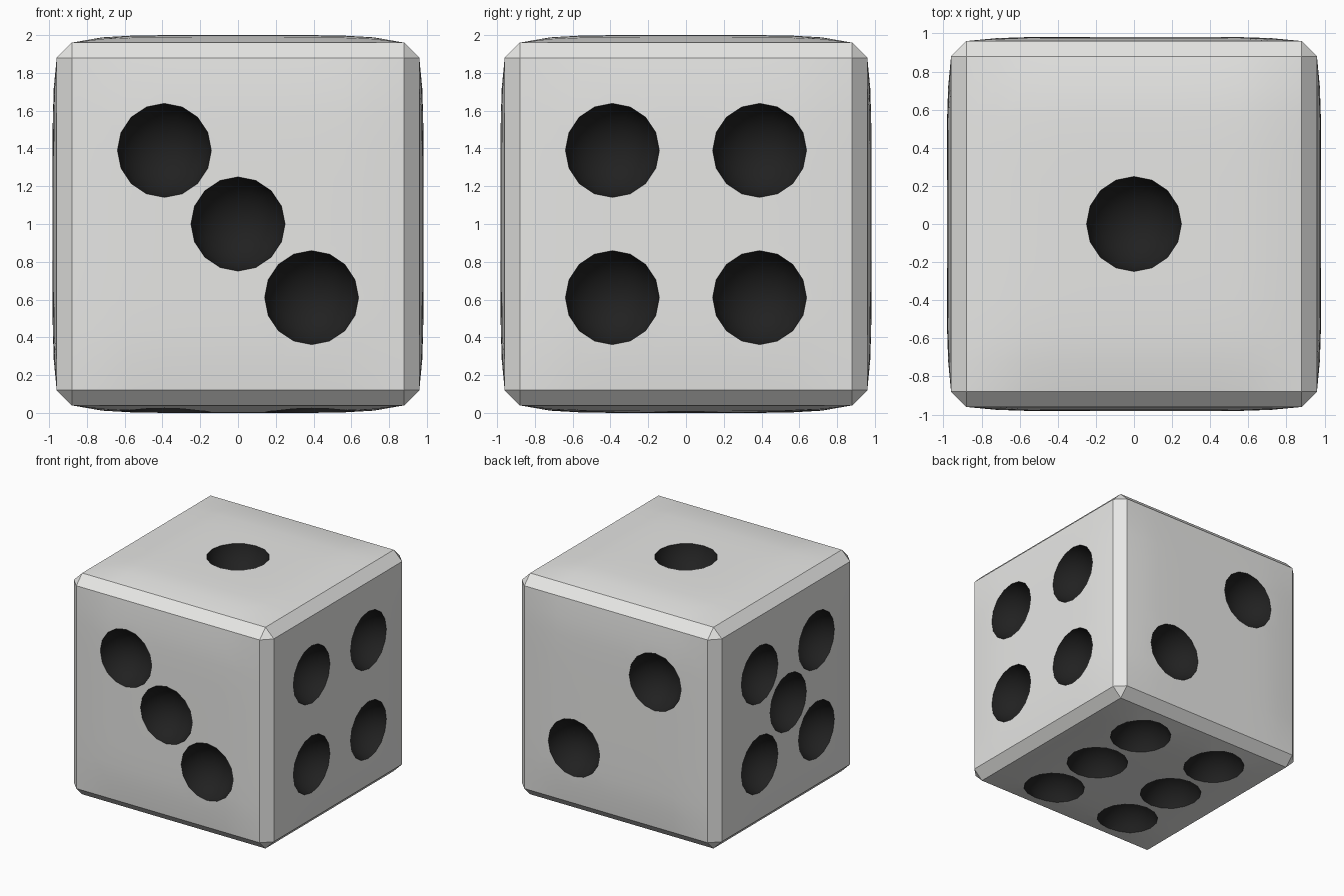
import bpy, bmesh, math
from mathutils import Vector

if "Cube" in bpy.data.objects:
    bpy.data.objects.remove(bpy.data.objects["Cube"])

HALF, BEVEL = 0.96, 0.08      # flat half size and chamfer width
FLAT = HALF - BEVEL
PUFF = (0.022, 0.022, 0.04)   # how far each pair of faces bulges
PIP_R, DEPTH, P = 0.25, 0.2, 0.39


def material(name, color):
    m = bpy.data.materials.new(name)
    m.diffuse_color = (*color, 1)
    m.use_nodes = True
    m.node_tree.nodes["Principled BSDF"].inputs["Base Color"].default_value = m.diffuse_color
    return m


MATS = [material("off_white", (0.8, 0.8, 0.785)),
        material("black", (0.015, 0.015, 0.015))]


def make_object(name, bm):
    mesh = bpy.data.meshes.new(name)
    bm.to_mesh(mesh)
    bm.free()
    for m in MATS:
        mesh.materials.append(m)
    ob = bpy.data.objects.new(name, mesh)
    bpy.context.collection.objects.link(ob)
    return ob


# Body: chamfered cube with gently puffed faces
bm = bmesh.new()
bmesh.ops.create_cube(bm, size=2 * HALF)
bmesh.ops.bevel(bm, geom=bm.edges[:], offset=BEVEL, segments=1, affect='EDGES')
border = {e for f in bm.faces if f.calc_area() > 1 for e in f.edges}
bmesh.ops.subdivide_edges(bm, edges=list(border), cuts=10, use_grid_fill=True)
for v in bm.verts:
    axis = max(range(3), key=lambda i: abs(v.co[i]))
    u, w = [min(1, abs(v.co[i]) / FLAT) for i in range(3) if i != axis]
    bulge = PUFF[axis] * (1 - u ** 6) * (1 - w ** 6)
    v.co[axis] += math.copysign(bulge, v.co[axis])
bmesh.ops.translate(bm, verts=bm.verts, vec=(0, 0, 1))
bmesh.ops.recalc_face_normals(bm, faces=bm.faces)
die = make_object("die_body", bm)

# Pip layouts: face normal, then offsets along the two remaining axes
four = [(a, b) for a in (-P, P) for b in (-P, P)]
layouts = [
    ((0, 0, 1), [(0, 0)]),
    ((0, 1, 0), [(-P, P), (P, -P)]),
    ((0, -1, 0), [(-P, P), (0, 0), (P, -P)]),
    ((1, 0, 0), four),
    ((-1, 0, 0), four + [(0, 0)]),
    ((0, 0, -1), [(a, b) for a in (-P, P) for b in (-0.55, 0, 0.55)]),
]

# Pip cutter: spheres that scoop the round hollows
bm = bmesh.new()
ball = (PIP_R ** 2 + DEPTH ** 2) / (2 * DEPTH)
for normal, spots in layouts:
    n = Vector(normal)
    axis = max(range(3), key=lambda i: abs(n[i]))
    others = [i for i in range(3) if i != axis]
    turn = Vector((0, 0, 1)).rotation_difference(n).to_matrix()
    for spot in spots:
        c = n * (HALF + PUFF[axis] + ball - DEPTH) + Vector((0, 0, 1))
        for i, s in zip(others, spot):
            c[i] += s
        made = bmesh.ops.create_uvsphere(bm, u_segments=16, v_segments=12, radius=ball)
        bmesh.ops.rotate(bm, verts=made["verts"], cent=(0, 0, 0), matrix=turn)
        bmesh.ops.translate(bm, verts=made["verts"], vec=c)
for f in bm.faces:
    f.material_index = 1
cutter = make_object("pip_cutter", bm)
cutter.hide_render = True

mod = die.modifiers.new("pips", 'BOOLEAN')
mod.operation = 'DIFFERENCE'
mod.solver = 'EXACT'
mod.object = cutter
bpy.context.view_layer.objects.active = die
die.select_set(True)
bpy.ops.object.modifier_apply(modifier=mod.name)
bpy.data.objects.remove(cutter)
bpy.ops.object.shade_smooth_by_angle(angle=math.radians(28))
